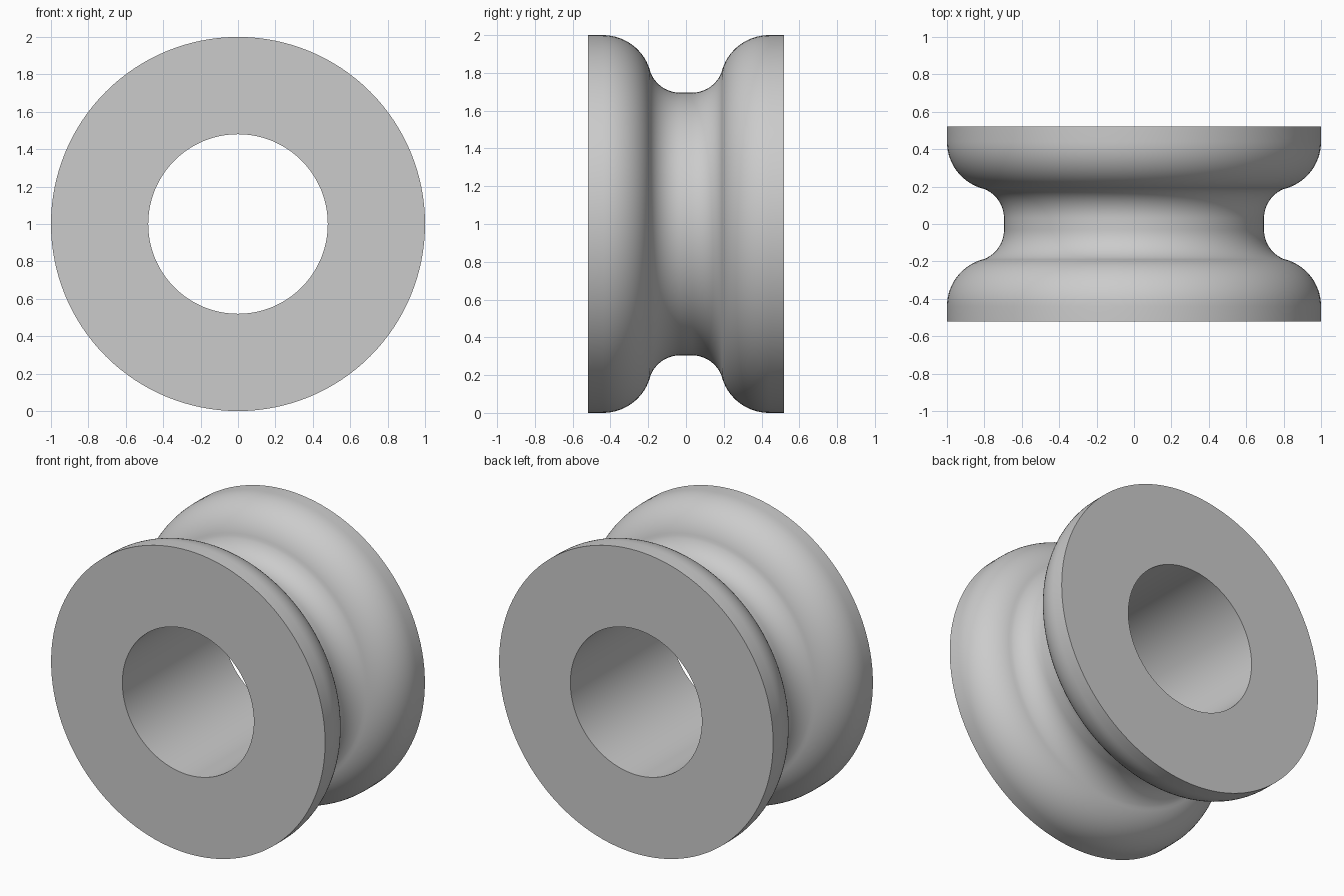
import bpy
import bmesh
from math import cos, sin, pi, radians
from mathutils import Vector

old = bpy.data.objects.get("Cube")
if old:
    bpy.data.objects.remove(old, do_unlink=True)

HALF_WIDTH, RIM, BORE = 0.52, 1.0, 0.48
SEGMENTS = 128


def arc(y, r, radius, start, end, steps=14):
    """Points of an arc in the (axial, radial) plane."""
    angles = [radians(start + (end - start) * i / steps) for i in range(steps + 1)]
    return [(y + radius * cos(a), r + radius * sin(a)) for a in angles]


# Half profile: bore edge, rim, rounded shoulder, then the groove
shoulder = arc(0.44, 0.74, 0.26, 90, 163)
groove = arc(0.03, 0.865, 0.17, -17, -90)
half = [(HALF_WIDTH, BORE), (HALF_WIDTH, RIM)] + shoulder + groove[1:]
profile = half + [(-y, r) for y, r in reversed(half)]

# Revolve the closed profile around the y axis
bm = bmesh.new()
verts = [bm.verts.new((0, y, r)) for y, r in profile]
edges = [bm.edges.new((v, verts[i - 1])) for i, v in enumerate(verts)]
bmesh.ops.spin(bm, geom=verts + edges, cent=(0, 0, 0), axis=(0, 1, 0),
               angle=2 * pi, steps=SEGMENTS, use_duplicate=False)
bmesh.ops.remove_doubles(bm, verts=bm.verts[:], dist=0.0001)
bmesh.ops.recalc_face_normals(bm, faces=bm.faces[:])
bmesh.ops.translate(bm, verts=bm.verts[:], vec=Vector((0, 0, RIM)))

mesh = bpy.data.meshes.new("grooved_roller")
bm.to_mesh(mesh)
bm.free()
roller = bpy.data.objects.new("grooved_roller", mesh)
bpy.context.collection.objects.link(roller)

# Plain grey material
grey = bpy.data.materials.new("light_grey")
grey.use_nodes = True
colour = (0.6, 0.6, 0.6, 1)
grey.diffuse_color = colour
grey.node_tree.nodes["Principled BSDF"].inputs["Base Color"].default_value = colour
mesh.materials.append(grey)

# Smooth surfaces with crisp rim and bore edges
bpy.ops.object.select_all(action="DESELECT")
roller.select_set(True)
bpy.context.view_layer.objects.active = roller
bpy.ops.object.shade_smooth_by_angle(angle=radians(30))
